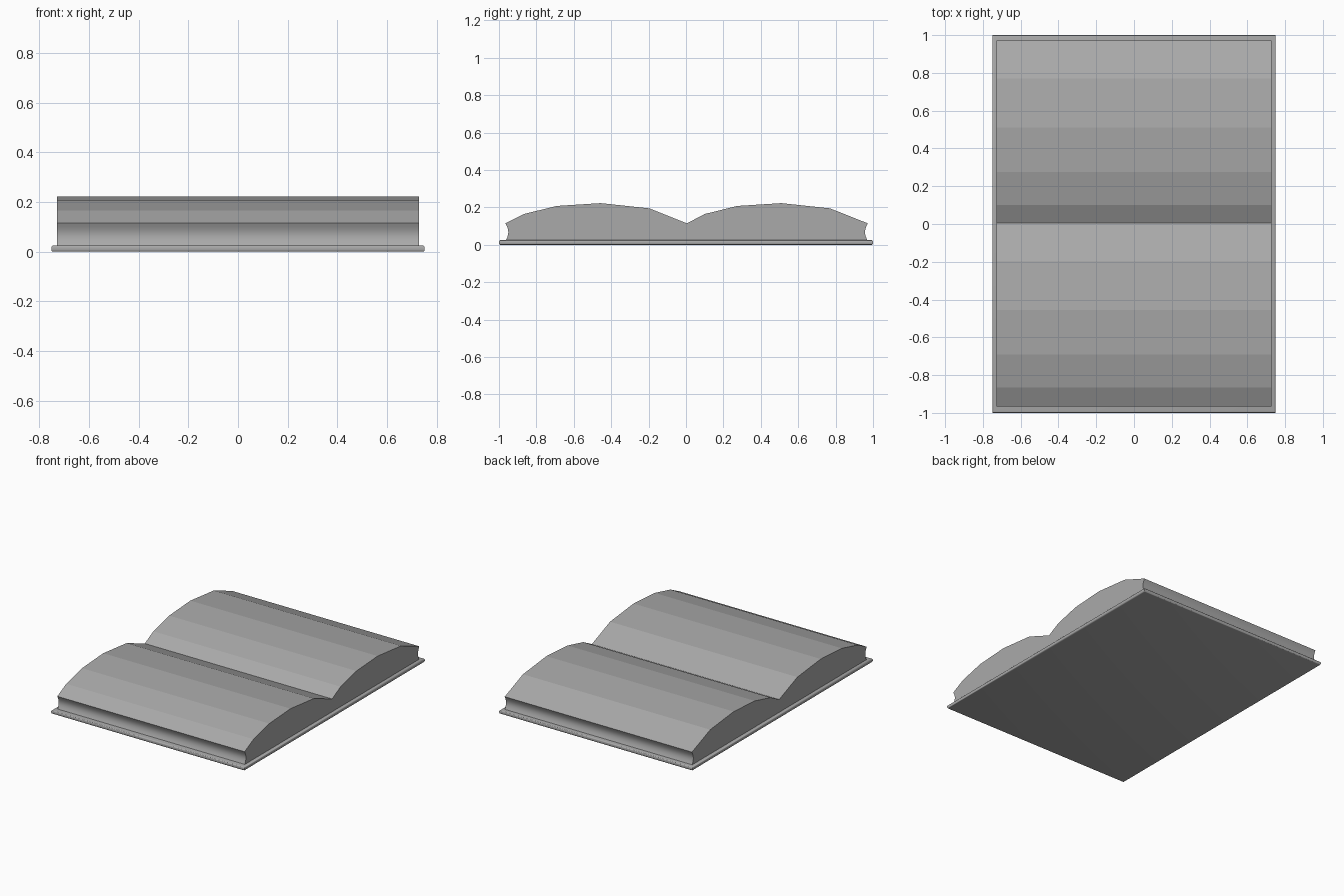
import bpy
import bmesh
import math

old = bpy.data.objects.get("Cube")
if old:
    bpy.data.objects.remove(old, do_unlink=True)

# Plain grey for the whole book
GREY = (0.4, 0.4, 0.4, 1)
grey = bpy.data.materials.new("plain grey")
grey.use_nodes = True
grey.diffuse_color = GREY
grey.node_tree.nodes["Principled BSDF"].inputs["Base Color"].default_value = GREY


def extrude_profile(name, points, half_width):
    """Extrude a closed (y, z) profile symmetrically along x."""
    bm = bmesh.new()
    face = bm.faces.new([bm.verts.new((-half_width, y, z)) for y, z in points])
    grown = bmesh.ops.extrude_face_region(bm, geom=[face], use_keep_orig=True)
    moved = [v for v in grown["geom"] if isinstance(v, bmesh.types.BMVert)]
    bmesh.ops.translate(bm, verts=moved, vec=(2 * half_width, 0, 0))
    bmesh.ops.recalc_face_normals(bm, faces=bm.faces)
    return finish(name, bm)


def finish(name, bm):
    mesh = bpy.data.meshes.new(name)
    bm.to_mesh(mesh)
    bm.free()
    mesh.materials.append(grey)
    obj = bpy.data.objects.new(name, mesh)
    bpy.context.collection.objects.link(obj)
    return obj


def hollow_edge(y, inward, low, high, steps=8):
    """Concave fore edge of the page block, from bottom to top."""
    return [(y + inward * math.sin(math.pi * i / steps), low + (high - low) * i / steps)
            for i in range(steps + 1)]


# Page block: two faceted arches meeting in the gutter, hollow fore edges
arch = [(0.10, 0.165), (0.275, 0.208), (0.51, 0.223), (0.77, 0.195)]
back_edge = hollow_edge(0.972, -0.015, 0.02, 0.115)
front_edge = hollow_edge(-0.965, 0.015, 0.02, 0.115)
tops = [(y - 0.966, z) for y, z in arch] + [(0.005, 0.115)] + arch
pages = extrude_profile("pages", front_edge + tops + back_edge[::-1], 0.727)

# Only the hollow fore edges are smooth; the page tops stay faceted
for poly in pages.data.polygons:
    poly.use_smooth = abs(poly.normal.x) < 0.5 and abs(poly.center.y) > 0.94 and poly.center.z < 0.115
for edge in pages.data.edges:
    a, b = (pages.data.vertices[i].co for i in edge.vertices)
    edge.use_edge_sharp = min(a.z, b.z) > 0.11 or abs(a.x - b.x) < 0.01

# Cover: a thin board with rounded edges
bm = bmesh.new()
bmesh.ops.create_cube(bm, size=1)
for v in bm.verts:
    v.co = (v.co.x * 1.5, v.co.y * 2, v.co.z * 0.025 + 0.0125)
rims = [e for e in bm.edges if abs(e.verts[0].co.z - e.verts[1].co.z) < 0.001]
bmesh.ops.bevel(bm, geom=rims, offset=0.008, segments=3, profile=0.5, affect="EDGES")
cover = finish("cover", bm)
bpy.context.view_layer.objects.active = cover
cover.select_set(True)
bpy.ops.object.shade_smooth_by_angle(angle=math.radians(40))
